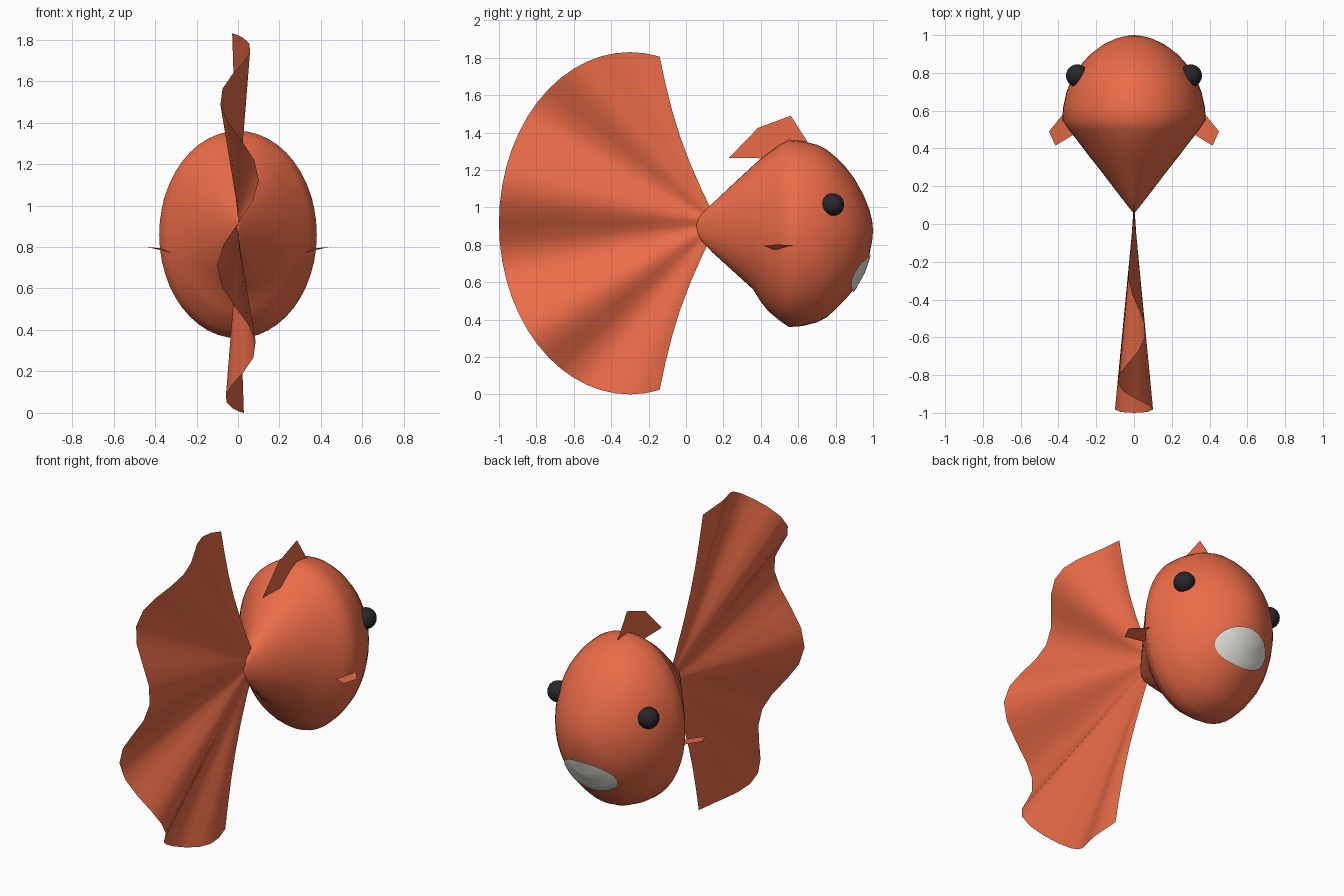
import bpy, bmesh, math
from mathutils import Vector

if "Cube" in bpy.data.objects:
    bpy.data.objects.remove(bpy.data.objects["Cube"])


def material(name, rgb):
    m = bpy.data.materials.new(name)
    m.diffuse_color = (*rgb, 1)
    m.use_nodes = True
    m.node_tree.nodes["Principled BSDF"].inputs["Base Color"].default_value = m.diffuse_color
    return m


orange = material("orange", (0.83, 0.15, 0.065))
black = material("black", (0.02, 0.02, 0.025))
white = material("white", (0.8, 0.78, 0.72))


def add_object(name, bm, mat, smooth=True):
    me = bpy.data.meshes.new(name)
    for f in bm.faces:
        f.smooth = smooth
    bm.to_mesh(me)
    bm.free()
    me.materials.append(mat)
    ob = bpy.data.objects.new(name, me)
    bpy.context.collection.objects.link(ob)
    return ob


def sheet(name, points, mat):
    bm = bmesh.new()
    bm.faces.new([bm.verts.new(p) for p in points])
    return add_object(name, bm, mat, False)


# Body: elliptical rings along y (y, top z, bottom z, half width)
rings = [(0.065, 0.94, 0.855, 0.008), (0.085, 0.965, 0.82, 0.025), (0.14, 1.02, 0.76, 0.068),
         (0.30, 1.17, 0.615, 0.19), (0.36, 1.225, 0.56, 0.238), (0.40, 1.26, 0.495, 0.268),
         (0.44, 1.29, 0.445, 0.299), (0.50, 1.335, 0.395, 0.345), (0.55, 1.36, 0.36, 0.38),
         (0.62, 1.355, 0.365, 0.375), (0.70, 1.335, 0.385, 0.357), (0.75, 1.31, 0.41, 0.337),
         (0.80, 1.27, 0.455, 0.31), (0.85, 1.22, 0.505, 0.275), (0.90, 1.155, 0.565, 0.23),
         (0.95, 1.065, 0.655, 0.162), (0.98, 0.99, 0.745, 0.1), (0.995, 0.93, 0.82, 0.045)]
N = 48
bm = bmesh.new()
loops = []
for y, top, bot, w in rings:
    zc, rz = (top + bot) / 2, (top - bot) / 2
    loops.append([bm.verts.new((w * math.cos(a), y, zc + rz * math.sin(a)))
                  for a in (2 * math.pi * i / N for i in range(N))])
for r0, r1 in zip(loops, loops[1:]):
    for i in range(N):
        j = (i + 1) % N
        bm.faces.new((r0[i], r1[i], r1[j], r0[j]))
for loop, tip in ((loops[0], (0, 0.055, 0.9)), (loops[-1], (0, 1.0, 0.875))):
    v = bm.verts.new(tip)
    for i in range(N):
        bm.faces.new((loop[i], loop[(i + 1) % N], v))
bmesh.ops.recalc_face_normals(bm, faces=bm.faces)
body = add_object("body", bm, orange)

# Tail: rippled fan, ripple grows away from the body
S, R = 32, 6
hub = Vector((0.17, 0.915))
bm = bmesh.new()
rows = []
for i in range(S + 1):
    t = -1.8 + 3.6 * i / S
    rim = Vector((-0.3 - 0.7 * math.cos(t), 0.915 + 0.915 * math.sin(t)))
    row = []
    for k in range(R + 1):
        f = 0.04 + 0.96 * k / R
        p = hub.lerp(rim, f)
        y = p.x - 0.04 * math.sin(math.pi * f) * (abs(t) / 1.8) ** 4
        x = 0.103 * max(0, 0.07 - y) / 1.07 * math.sin(6.57 * t)
        row.append(bm.verts.new((x, y, p.y)))
    rows.append(row)
for a, b in zip(rows, rows[1:]):
    for k in range(R):
        bm.faces.new((a[k], a[k + 1], b[k + 1], b[k]))
add_object("tail_fin", bm, orange)

# Back fin
sheet("back_fin", [(0, y, z) for y, z in ((0.23, 1.265), (0.385, 1.425), (0.56, 1.49),
                                          (0.65, 1.35), (0.55, 1.34), (0.42, 1.262))], orange)

# Side fins and eyes, mirrored
for s, side in ((1, "right"), (-1, "left")):
    sheet("side_fin_" + side, [(s * x, y, z) for x, y, z in (
        (0.36, 0.60, 0.792), (0.45, 0.49, 0.802), (0.416, 0.415, 0.795), (0.325, 0.47, 0.773))], orange)
    bm = bmesh.new()
    bmesh.ops.create_uvsphere(bm, u_segments=24, v_segments=16, radius=0.06)
    eye = add_object("eye_" + side, bm, black)
    eye.location = (s * 0.3, 0.785, 1.015)

# Mouth: rounded patch wrapped onto the lower face
bm = bmesh.new()
bmesh.ops.create_grid(bm, x_segments=16, y_segments=16, size=1)
for v in bm.verts:
    u, w = v.co.x, v.co.y
    v.co = (0.17 * u * math.sqrt(1 - w * w / 2), 1.2, 0.65 + 0.1 * w * math.sqrt(1 - u * u / 2))
bmesh.ops.reverse_faces(bm, faces=bm.faces)
mouth = add_object("mouth", bm, white)
wrap = mouth.modifiers.new("wrap", 'SHRINKWRAP')
wrap.target = body
wrap.wrap_method = 'PROJECT'
wrap.use_project_y = True
wrap.use_negative_direction = True
wrap.use_positive_direction = False
wrap.wrap_mode = 'ABOVE_SURFACE'
wrap.offset = 0.008
